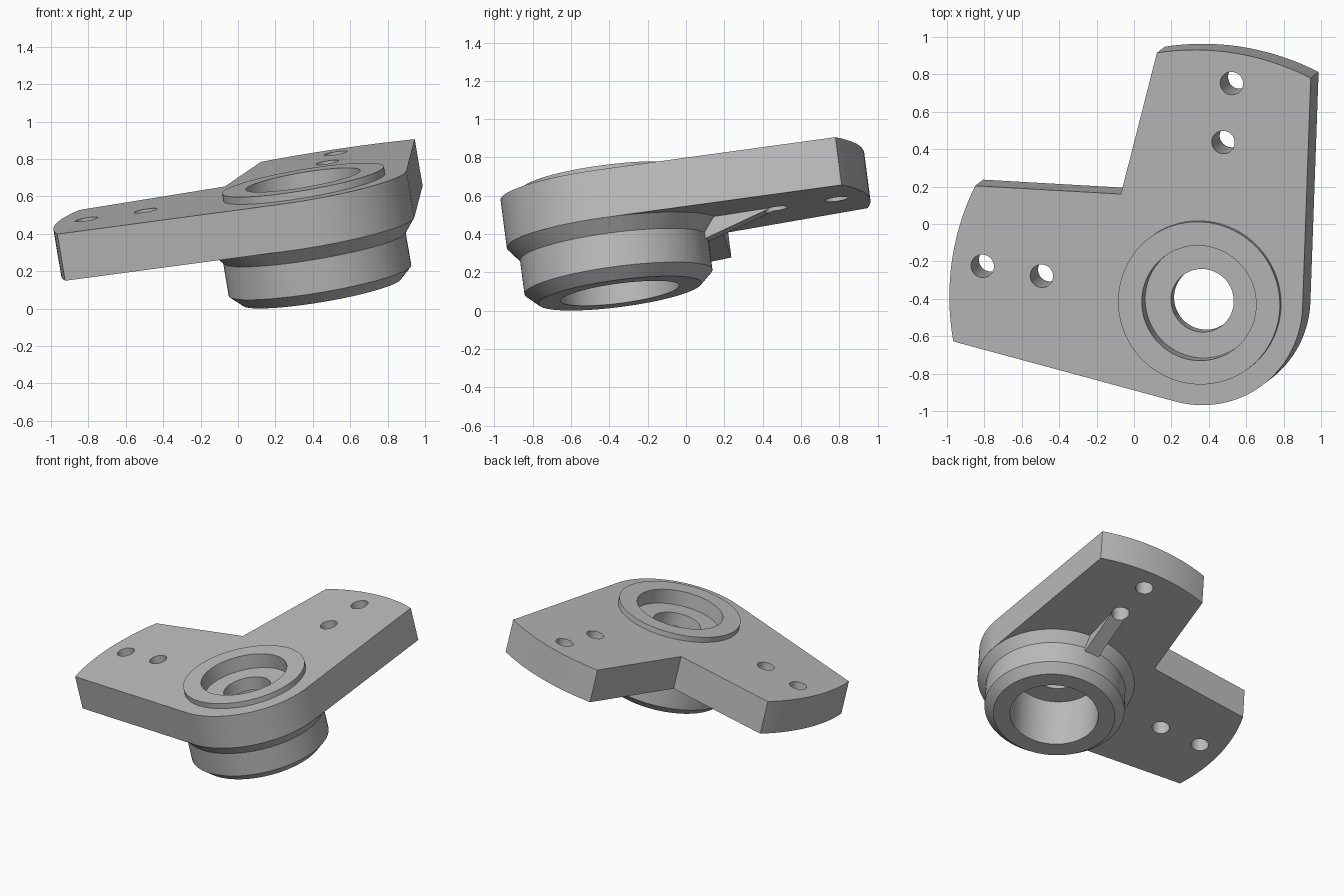
import bpy, bmesh, math
from mathutils import Matrix, Vector

cube = bpy.data.objects.get("Cube")
if cube:
    bpy.data.objects.remove(cube)

# Single grey metal
metal = bpy.data.materials.new("grey_metal")
metal.use_nodes = True
GREY = (0.5, 0.5, 0.5, 1)
metal.diffuse_color = GREY
metal.node_tree.nodes["Principled BSDF"].inputs["Base Color"].default_value = GREY

# Tilted frame: origin where the boss axis meets the plate top
SLOPE_X, SLOPE_Y, HEIGHT = 0.169, 0.131, 0.644


def on_plane(x, y):
    return Vector((x, y, SLOPE_X * x + SLOPE_Y * y + HEIGHT))


normal = Vector((-SLOPE_X, -SLOPE_Y, 1)).normalized()
u = Vector((1, 0, SLOPE_X)).normalized()
v = normal.cross(u)
FRAME = Matrix((u, v, normal)).transposed().to_4x4()
FRAME.translation = on_plane(0.354, -0.418)


def local(x, y):
    return (FRAME.inverted() @ on_plane(x, y)).to_2d()


def finish(name, bm):
    bmesh.ops.recalc_face_normals(bm, faces=bm.faces)
    mesh = bpy.data.meshes.new(name)
    bm.to_mesh(mesh)
    bm.free()
    mesh.materials.append(metal)
    ob = bpy.data.objects.new(name, mesh)
    bpy.context.collection.objects.link(ob)
    ob.matrix_world = FRAME
    return ob


def activate(ob):
    bpy.ops.object.select_all(action="DESELECT")
    ob.select_set(True)
    bpy.context.view_layer.objects.active = ob


def extrude(name, points, offset):
    bm = bmesh.new()
    face = bm.faces.new([bm.verts.new(p) for p in points])
    new = bmesh.ops.extrude_face_region(bm, geom=[face])["geom"]
    bmesh.ops.translate(bm, vec=offset, verts=[g for g in new if isinstance(g, bmesh.types.BMVert)])
    return finish(name, bm)


def arc(radius, start, end, steps):
    return [Vector((radius * math.cos(a), radius * math.sin(a)))
            for a in (start + (end - start) * i / steps for i in range(steps + 1))]


def angle(p):
    return math.atan2(p.y, p.x) % math.tau


# Plate: two arms with arc ends, meeting in a round corner about the boss
THICK, CORNER, REACH, RING = 0.255, 0.555, 1.36, 0.4385
back_out, back_in = local(0.955, 0.80), local(0.12, 0.93)
side_in, side_out = local(-0.86, 0.21), local(-0.98, -0.63)
notch = local(-0.07, 0.16)
tangent = math.acos(CORNER / REACH)
outline = arc(REACH, angle(back_out), angle(back_in), 20)
outline.append(notch)
outline += arc(REACH, angle(side_in), angle(side_out), 20)
outline += arc(CORNER, angle(side_out) + tangent, angle(back_out) - tangent + math.tau, 40)
plate = extrude("plate", [p.to_3d() for p in outline], (0, 0, -THICK))

# Rib under the back arm, running from the boss to the nearer hole
holes = [local(0.522, 0.752), local(0.477, 0.437), local(-0.81, -0.225), local(-0.494, -0.278)]
along = holes[1].normalized().to_3d()
across = Vector((-along.y, along.x, 0)) * 0.11
side = [(0.45, -0.25), (holes[1].length, -0.25), (0.45, -0.375)]
rib = extrude("rib", [along * s + Vector((0, 0, z)) - across / 2 for s, z in side], across)

# Cutter for the bolt holes and the boss seat
bm = bmesh.new()
for centre, radius, sides in [(h, 0.062, 32) for h in holes] + [(Vector((0, 0)), RING, 96)]:
    bmesh.ops.create_cone(bm, cap_ends=True, segments=sides, radius1=radius, radius2=radius,
                          depth=1, matrix=Matrix.Translation((centre.x, centre.y, -0.2)))
cutter = finish("cutter", bm)
cutter.hide_render = True
for part in (plate, rib):
    cut = part.modifiers.new("holes", "BOOLEAN")
    cut.object = cutter
    cut.solver = "EXACT"
    activate(part)
    bpy.ops.object.modifier_apply(modifier="holes")
bpy.data.objects.remove(cutter)

# Boss: raised ring, recess, thin web, chamfered collar and lower bore
profile = [(0.17, -0.07), (0.31, -0.07), (0.31, 0.04), (RING, 0.04), (RING, -0.25),
           (CORNER, -0.254), (0.495, -0.33), (0.495, -0.51), (0.43, -0.571),
           (0.3125, -0.571), (0.3125, -0.17), (0.17, -0.17)]
bm = bmesh.new()
verts = [bm.verts.new((r, 0, z)) for r, z in profile]
edges = [bm.edges.new((verts[i - 1], verts[i])) for i in range(len(verts))]
bmesh.ops.spin(bm, geom=verts + edges, cent=(0, 0, 0), axis=(0, 0, 1),
               angle=math.tau, steps=96, use_merge=True)
bmesh.ops.remove_doubles(bm, verts=bm.verts, dist=0.0001)
boss = finish("boss", bm)

for part in (plate, boss):
    activate(part)
    bpy.ops.object.shade_smooth_by_angle(angle=math.radians(25))
